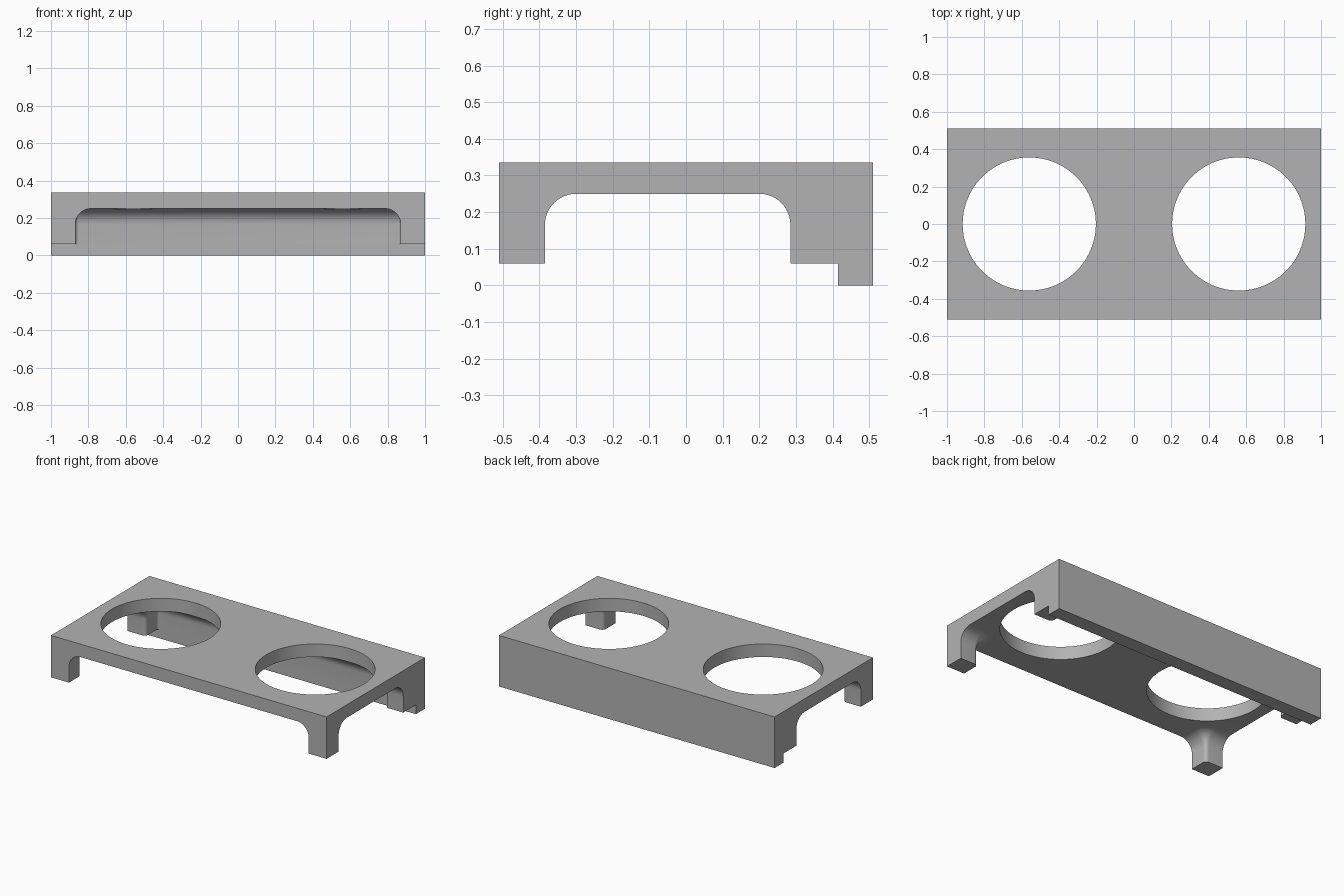
import bpy, bmesh, math

if "Cube" in bpy.data.objects:
    bpy.data.objects.remove(bpy.data.objects["Cube"], do_unlink=True)

TOP, ROOF, FOOT = 0.335, 0.25, 0.06
FRONT, BACK, WALL = -0.51, 0.51, 0.4145
LEG_X, LEG_FRONT, LEG_BACK = 0.87, -0.385, 0.285
FLARE, LEG_R, WALL_R = 0.085, 0.025, 0.018
STEPS = 8

grey = bpy.data.materials.new("plain grey")
grey.use_nodes = True
grey.diffuse_color = (0.45, 0.45, 0.45, 1)
grey.node_tree.nodes["Principled BSDF"].inputs["Base Color"].default_value = (0.45, 0.45, 0.45, 1)


def loft(name, rings):
    """Closed solid through rings of equal point count."""
    bm = bmesh.new()
    loops = [[bm.verts.new(p) for p in ring] for ring in rings]
    n = len(loops[0])
    for a, b in zip(loops, loops[1:]):
        for i in range(n):
            j = (i + 1) % n
            bm.faces.new((a[i], a[j], b[j], b[i]))
    bm.faces.new(loops[0][::-1])
    bm.faces.new(loops[-1])
    bmesh.ops.recalc_face_normals(bm, faces=bm.faces)
    mesh = bpy.data.meshes.new(name)
    bm.to_mesh(mesh)
    bm.free()
    mesh.materials.append(grey)
    obj = bpy.data.objects.new(name, mesh)
    bpy.context.collection.objects.link(obj)
    return obj


def arc(cx, cy, r, start, end, steps=STEPS):
    angles = [math.radians(start + (end - start) * i / steps) for i in range(steps + 1)]
    return [(cx + r * math.cos(a), cy + r * math.sin(a)) for a in angles]


def cavity_ring(d, z):
    """Plan of the space under the roof, drawn in by d where the legs flare."""
    cx, r = LEG_X + LEG_R, LEG_R + d
    wr = max(WALL_R - d, 0.0005)
    half = [(LEG_X - d, FRONT - 0.2)]
    half += arc(cx, LEG_FRONT - LEG_R, r, 180, 90)
    half += [(1.2, LEG_FRONT + d), (1.2, LEG_BACK - d)]
    half += arc(cx, LEG_BACK + LEG_R, r, 270, 180)
    half += arc(LEG_X - d - wr, WALL - d - wr, wr, 0, 90)
    return [(x, y, z) for x, y in half + [(-x, y) for x, y in reversed(half)]]


def cut(target, cutter):
    cutter.hide_render = True
    mod = target.modifiers.new("cut", 'BOOLEAN')
    mod.operation = 'DIFFERENCE'
    mod.solver = 'EXACT'
    mod.object = cutter
    bpy.context.view_layer.objects.active = target
    bpy.ops.object.modifier_apply(modifier=mod.name)
    bpy.data.objects.remove(cutter, do_unlink=True)


# Body with the lower lip of the back wall
profile = [(FRONT, FOOT), (0.415, FOOT), (0.415, 0), (BACK, 0), (BACK, TOP), (FRONT, TOP)]
stand = loft("stand", [[(x, y, z) for y, z in profile] for x in (-1, 1)])

# Space between the legs, with a quarter-round flare up to the roof
rings = [cavity_ring(0, -0.2)]
for i in range(13):
    a = math.radians(90 * i / 12)
    rings.append(cavity_ring(FLARE * (1 - math.cos(a)), ROOF - FLARE + FLARE * math.sin(a)))
cut(stand, loft("leg_space_cutter", rings))

# Two round openings in the top
for side in (-1, 1):
    circle = arc(side * 0.56, 0, 0.356, 0, 360, 96)[:-1]
    cut(stand, loft("hole_cutter", [[(x, y, z) for x, y in circle] for z in (-0.3, 0.6)]))

bpy.ops.object.select_all(action='DESELECT')
stand.select_set(True)
bpy.context.view_layer.objects.active = stand
bpy.ops.object.shade_smooth_by_angle(angle=math.radians(30))
